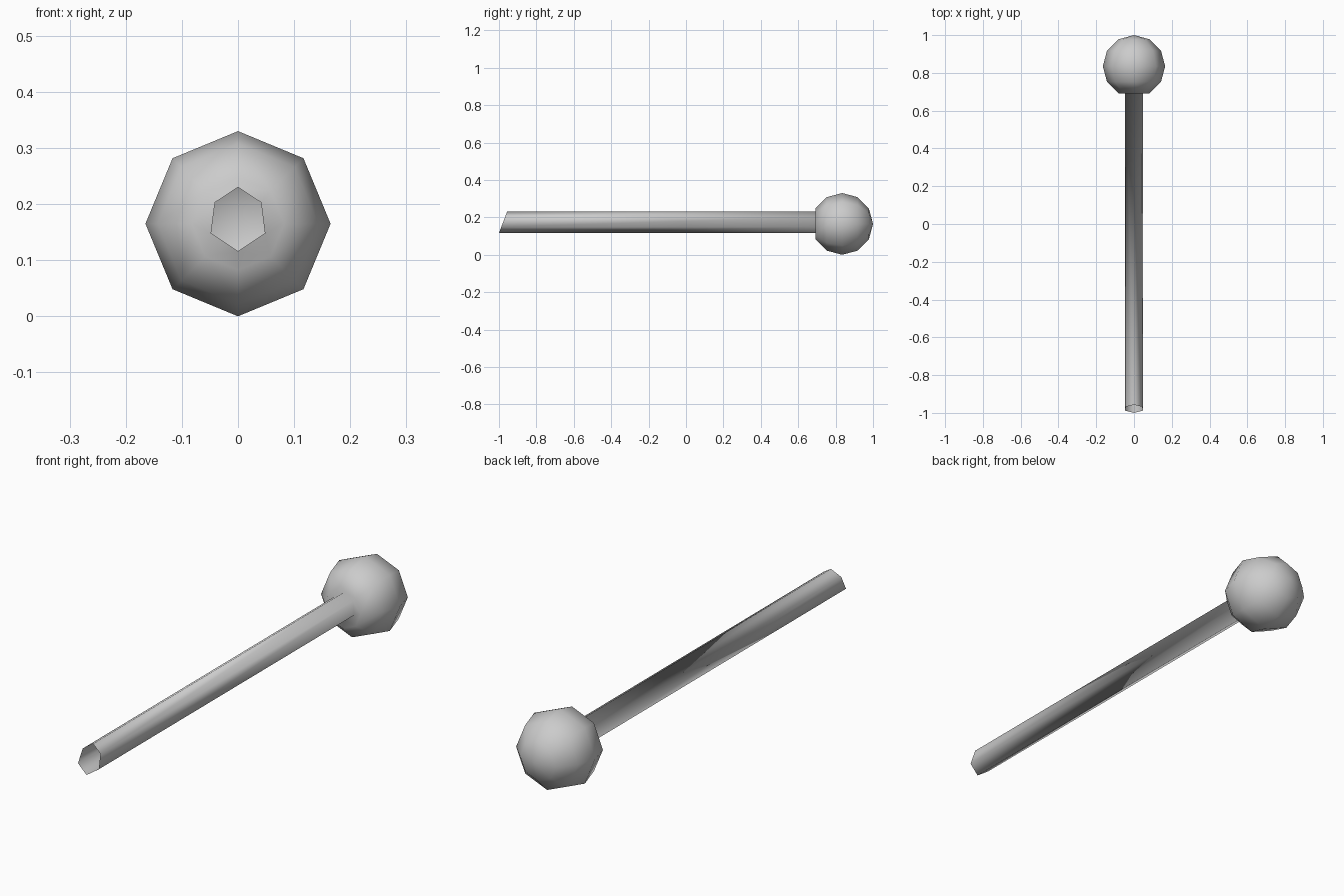
import bpy, bmesh
from math import radians
from mathutils import Matrix

if "Cube" in bpy.data.objects:
    bpy.data.objects.remove(bpy.data.objects["Cube"])

R = 0.165                      # ball radius
CY, CZ = 1 - R, R              # ball centre
JOINT_Y = 0.70                 # where the rod meets the ball

bm = bmesh.new()

# Ball: low-poly sphere with its poles along y
bmesh.ops.create_uvsphere(
    bm, u_segments=8, v_segments=6, radius=R,
    matrix=Matrix.Translation((0, CY, CZ)) @ Matrix.Rotation(radians(90), 4, 'X'))

# Open the front pole so the rod can grow out of it
pole = min(bm.verts, key=lambda v: v.co.y)
bmesh.ops.delete(bm, geom=[pole], context='VERTS')
ball_rim = [e for e in bm.edges if e.is_boundary]

# Rod: open six-sided tube with a slanted free end
profile = [(0, 0.230), (0.041, 0.203), (0.048, 0.148),
           (0, 0.116), (-0.048, 0.148), (-0.041, 0.203)]
near = [bm.verts.new((x, JOINT_Y, z)) for x, z in profile]
far = [bm.verts.new((x, -1 + (z - 0.116) * 0.38, z)) for x, z in profile]
rod_rim = []
for i in range(6):
    j = (i + 1) % 6
    bm.faces.new((near[i], near[j], far[j], far[i]))
    rod_rim.append(bm.edges.get((near[i], near[j])))

# Collar joining ball and rod
bmesh.ops.bridge_loops(bm, edges=ball_rim + rod_rim)
bmesh.ops.recalc_face_normals(bm, faces=bm.faces)
for f in bm.faces:
    f.smooth = True

mesh = bpy.data.meshes.new("ball_ended_rod")
bm.to_mesh(mesh)
bm.free()
bpy.context.collection.objects.link(bpy.data.objects.new("ball_ended_rod", mesh))
